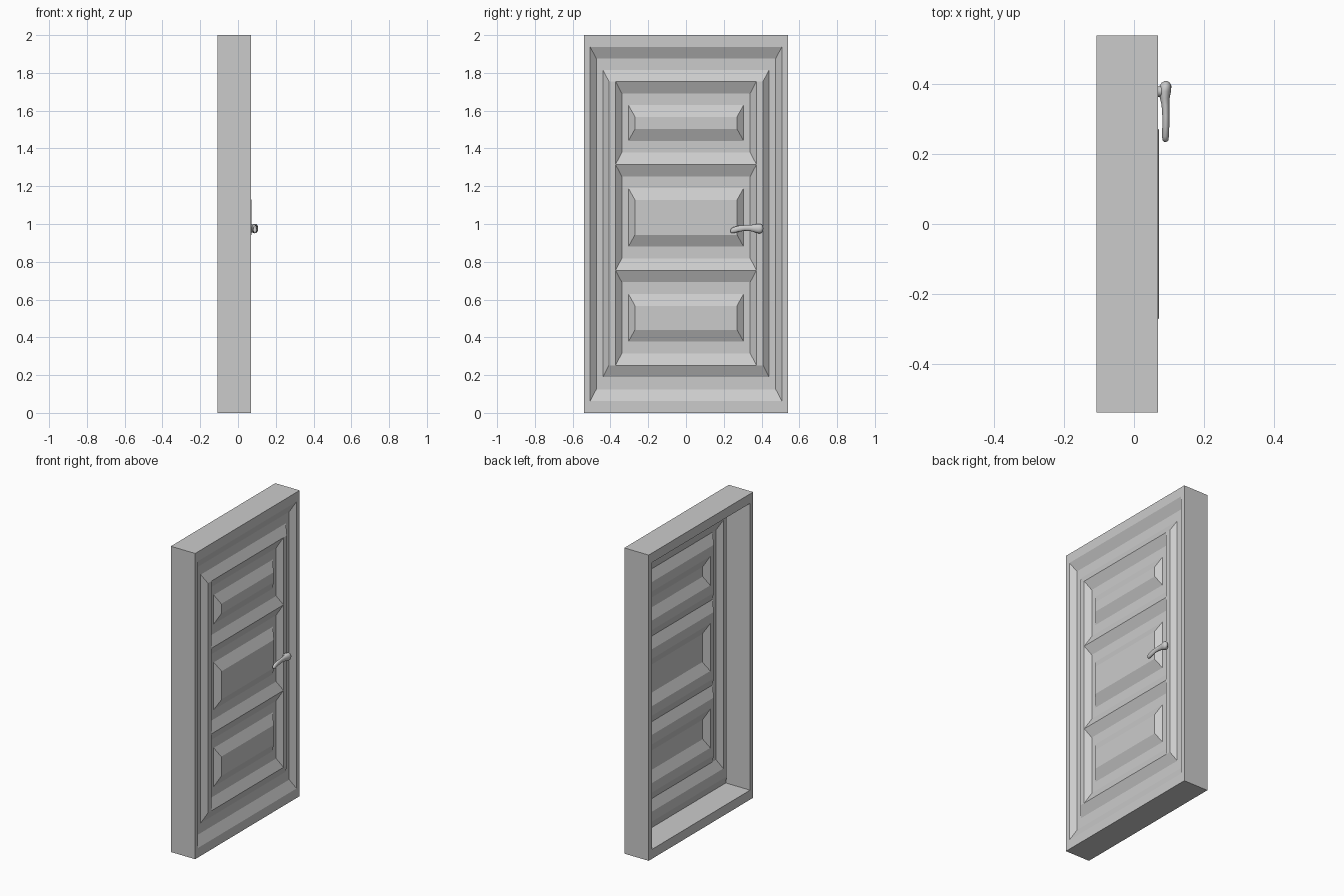
import bpy, bmesh, math

if "Cube" in bpy.data.objects:
    bpy.data.objects.remove(bpy.data.objects["Cube"])

grey = bpy.data.materials.new("plain grey")
grey.diffuse_color = (0.6, 0.6, 0.6, 1)
grey.use_nodes = True
grey.node_tree.nodes["Principled BSDF"].inputs["Base Color"].default_value = grey.diffuse_color

FRONT, BACK = 0.068, -0.108    # frame planes
LOW = FRONT - 0.03             # recessed plane


def finish(name, bm):
    me = bpy.data.meshes.new(name)
    bm.to_mesh(me)
    bm.free()
    me.materials.append(grey)
    ob = bpy.data.objects.new(name, me)
    bpy.context.scene.collection.objects.link(ob)
    return ob


def rect(bm, x, hw, z0, z1):
    return [bm.verts.new((x, y, z)) for y, z in
            ((-hw, z0), (hw, z0), (hw, z1), (-hw, z1))]


def nest(bm, rects, cap=False):
    """Join a chain of (x, half width, z0, z1) rectangles with mitred faces."""
    loops = [rect(bm, *r) for r in rects]
    for a, b in zip(loops, loops[1:]):
        for i in range(4):
            j = (i + 1) % 4
            bm.faces.new((a[i], a[j], b[j], b[i]))
    if cap:
        bm.faces.new(loops[-1])


# Frame: hollow surround, open at the back
bm = bmesh.new()
nest(bm, [(FRONT, 0.508, 0.062, 1.938), (BACK, 0.508, 0.062, 1.938),
          (BACK, 0.54, 0, 2), (FRONT, 0.54, 0, 2), (FRONT, 0.508, 0.062, 1.938)])
finish("door_frame", bm)

# Groove around the leaf, thin sheet
bm = bmesh.new()
nest(bm, [(FRONT, 0.508, 0.062, 1.938), (LOW, 0.475, 0.125, 1.877),
          (LOW, 0.44, 0.19, 1.815), (FRONT, 0.408, 0.252, 1.755)])
# Flat stiles beside the panels
for s in (-1, 1):
    ys = sorted((s * 0.408, s * 0.373))
    bm.faces.new([bm.verts.new((FRONT, y, z)) for y, z in
                  ((ys[0], 0.252), (ys[1], 0.252), (ys[1], 1.755), (ys[0], 1.755))])
# Three recessed openings with raised fields
for z0, z1, top in ((0.252, 0.755, FRONT), (0.755, 1.315, FRONT + 0.003),
                    (1.315, 1.755, FRONT)):
    nest(bm, [(FRONT, 0.373, z0, z1), (LOW, 0.34, z0 + 0.063, z1 - 0.063),
              (LOW, 0.305, z0 + 0.125, z1 - 0.125),
              (top, 0.27, z0 + 0.188, z1 - 0.188)], cap=True)
finish("door_leaf", bm)


# Handle: lofted lever with a bulb end and a short neck
def loft(bm, sections, axis, n=16):
    loops = []
    for p, a, b, ra, rb in sections:
        loop = []
        for i in range(n):
            t = 2 * math.pi * i / n
            u, v = a + ra * math.cos(t), b + rb * math.sin(t)
            loop.append(bm.verts.new((u, p, v) if axis == "y" else (p, u, v)))
        loops.append(loop)
    for k in range(len(loops) - 1):
        for i in range(n):
            j = (i + 1) % n
            bm.faces.new((loops[k][i], loops[k][j], loops[k + 1][j], loops[k + 1][i]))
    bm.faces.new(loops[0])
    bm.faces.new(loops[-1])


bm = bmesh.new()
# position along y, centre x, centre z, radius x, radius z
loft(bm, [(0.235, 0.090, 0.963, 0.003, 0.005), (0.239, 0.090, 0.964, 0.008, 0.012),
          (0.250, 0.090, 0.967, 0.010, 0.016), (0.280, 0.091, 0.975, 0.010, 0.016),
          (0.310, 0.091, 0.979, 0.010, 0.015), (0.340, 0.090, 0.979, 0.011, 0.016),
          (0.360, 0.088, 0.977, 0.014, 0.020), (0.380, 0.088, 0.976, 0.018, 0.025),
          (0.395, 0.090, 0.976, 0.017, 0.025), (0.404, 0.091, 0.976, 0.012, 0.018),
          (0.409, 0.091, 0.976, 0.004, 0.006)], "y")
# position along x, centre y, centre z, radius y, radius z
loft(bm, [(0.066, 0.378, 0.976, 0.013, 0.016), (0.076, 0.380, 0.976, 0.018, 0.022),
          (0.088, 0.382, 0.976, 0.016, 0.020)], "x")
bmesh.ops.recalc_face_normals(bm, faces=bm.faces[:])
handle = finish("lever_handle", bm)
for p in handle.data.polygons:
    p.use_smooth = True
